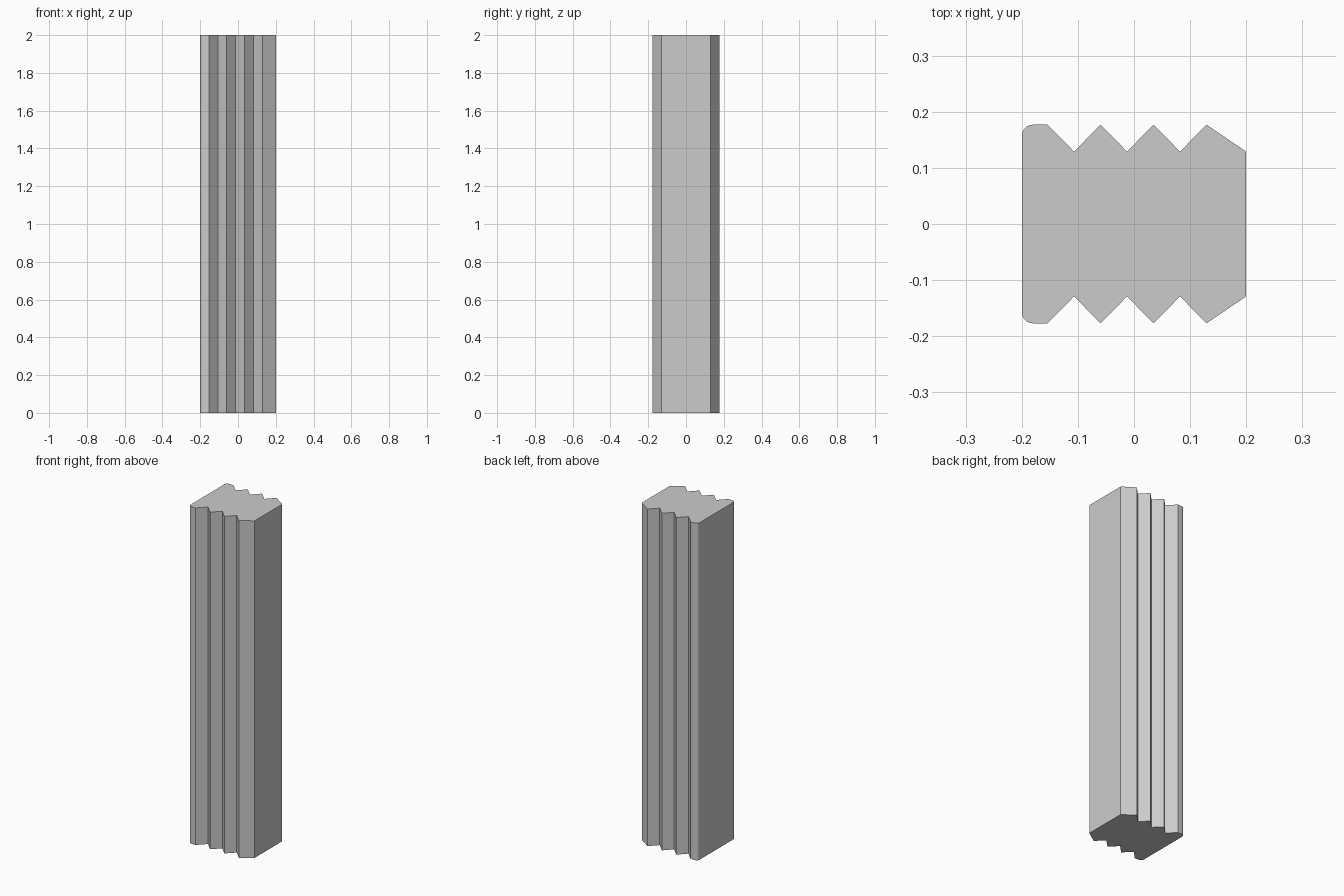
import bpy, bmesh, math

cube = bpy.data.objects.get("Cube")
if cube:
    bpy.data.objects.remove(cube, do_unlink=True)

HEIGHT, HALF_WIDTH = 2.0, 0.2
PEAK, VALLEY, RADIUS = 0.177, 0.129, 0.02
FIRST_RIDGE, STEP = -0.154, 0.0472

# Rounded corner, then the zigzag of ridges and grooves along one side
side = []
for i in range(7):
    a = math.pi - math.pi / 2 * i / 6
    side.append((-HALF_WIDTH + RADIUS + RADIUS * math.cos(a),
                 PEAK - RADIUS + RADIUS * math.sin(a)))
for i in range(7):
    side.append((FIRST_RIDGE + STEP * i, VALLEY if i % 2 else PEAK))
side.append((HALF_WIDTH, VALLEY))

# Mirror the side to close the cross-section
outline = [(x, -y) for x, y in side] + side[::-1]

# Extrude the cross-section into the post
bm = bmesh.new()
base = bm.faces.new([bm.verts.new((x, y, 0)) for x, y in outline])
top = bmesh.ops.extrude_face_region(bm, geom=[base], use_keep_orig=True)
bmesh.ops.translate(bm, vec=(0, 0, HEIGHT),
                    verts=[g for g in top["geom"] if isinstance(g, bmesh.types.BMVert)])
bmesh.ops.recalc_face_normals(bm, faces=bm.faces)
mesh = bpy.data.meshes.new("grooved_post")
bm.to_mesh(mesh)
bm.free()
post = bpy.data.objects.new("grooved_post", mesh)
bpy.context.collection.objects.link(post)

# Plain grey
grey = bpy.data.materials.new("light_grey")
grey.use_nodes = True
colour = (0.6, 0.6, 0.6, 1)
grey.diffuse_color = colour
grey.node_tree.nodes["Principled BSDF"].inputs["Base Color"].default_value = colour
mesh.materials.append(grey)

# Smooth rounded corners, sharp ridges
bpy.ops.object.select_all(action="DESELECT")
post.select_set(True)
bpy.context.view_layer.objects.active = post
bpy.ops.object.shade_smooth_by_angle(angle=math.radians(25))
